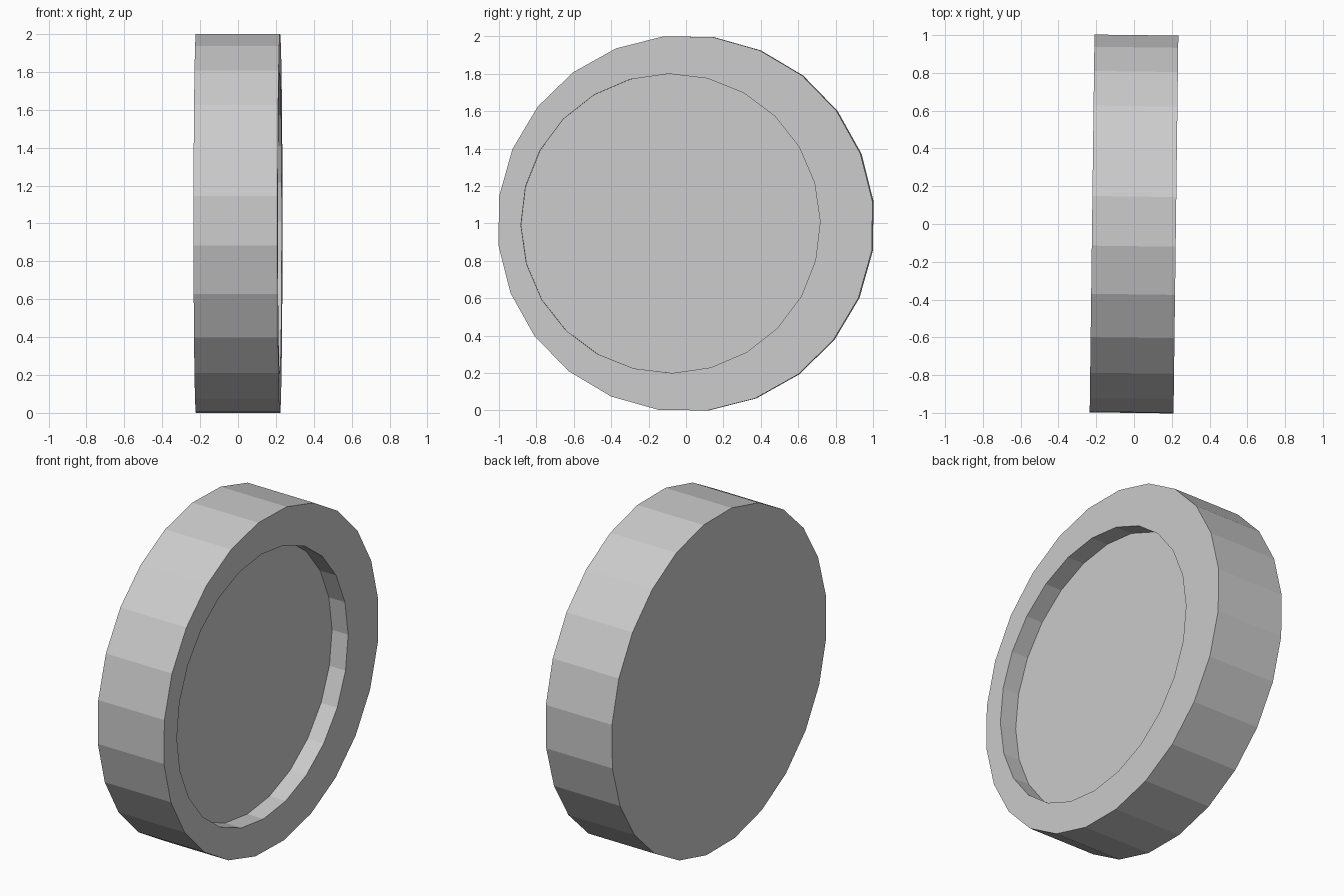
import bpy, bmesh
from math import cos, sin, radians

if "Cube" in bpy.data.objects:
    bpy.data.objects.remove(bpy.data.objects["Cube"])

SIDES = 24
HALF = 0.222      # half thickness
DEPTH = 0.108     # recess depth

bm = bmesh.new()


def ring(x, radius, cy, phase):
    """Circle of vertices in the y-z plane."""
    angles = [radians(phase + 360 * i / SIDES) for i in range(SIDES)]
    return [bm.verts.new((x, cy + radius * cos(a), radius * sin(a))) for a in angles]


def bridge(a, b):
    for i in range(SIDES):
        j = (i + 1) % SIDES
        bm.faces.new((a[i], a[j], b[j], b[i]))


# Rings from the flat back, over the rim, into the off-centre recess
rings = [
    ring(-HALF, 1.007, 0, 6.7),
    ring(HALF, 1.007, 0, 6.7),
    ring(HALF, 0.80, -0.08, 0.7),
    ring(HALF - DEPTH, 0.80, -0.08, 0.7),
]
for a, b in zip(rings, rings[1:]):
    bridge(a, b)

# Flat back and recess floor
bm.faces.new(rings[0])
bm.faces.new(rings[-1])
bmesh.ops.recalc_face_normals(bm, faces=bm.faces)

mesh = bpy.data.meshes.new("recessed_disc")
bm.to_mesh(mesh)
bm.free()

# Stand the disc on the floor with its slight turn
disc = bpy.data.objects.new("recessed_disc", mesh)
disc.location = (0, 0, 1)
disc.rotation_euler = (0, 0, radians(-0.73))
bpy.context.collection.objects.link(disc)
